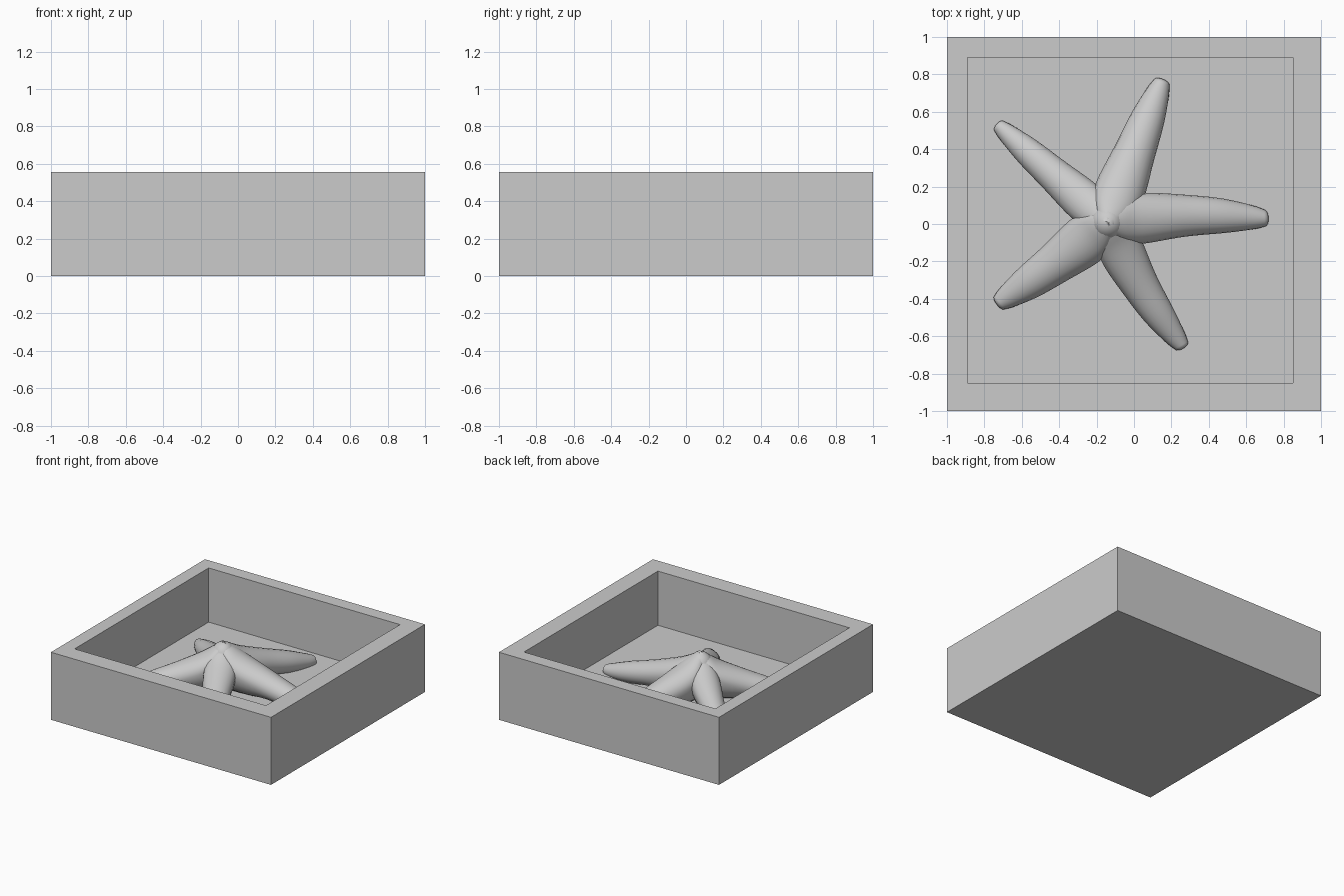
import bpy, bmesh, math
from mathutils import Vector

old = bpy.data.objects.get("Cube")
if old:
    bpy.data.objects.remove(old, do_unlink=True)

HEIGHT, FLOOR = 0.555, 0.11
CENTRE = Vector((-0.14, 0.01))

grey = bpy.data.materials.new("plain grey")
grey.use_nodes = True
grey.diffuse_color = (0.6, 0.6, 0.6, 1)
grey.node_tree.nodes["Principled BSDF"].inputs["Base Color"].default_value = grey.diffuse_color


def add_object(name, bm, smooth=True):
    bmesh.ops.recalc_face_normals(bm, faces=bm.faces)
    mesh = bpy.data.meshes.new(name)
    bm.to_mesh(mesh)
    bm.free()
    mesh.materials.append(grey)
    obj = bpy.data.objects.new(name, mesh)
    bpy.context.collection.objects.link(obj)
    if smooth:
        bpy.ops.object.select_all(action='DESELECT')
        obj.select_set(True)
        bpy.context.view_layer.objects.active = obj
        bpy.ops.object.shade_smooth_by_angle(angle=math.radians(50))


def spline(points, steps):
    """Catmull-Rom curve through points of any dimension."""
    pts = [points[0]] + points + [points[-1]]
    out = []
    for a, b, c, d in zip(pts, pts[1:], pts[2:], pts[3:]):
        for i in range(steps):
            t = i / steps
            out.append(0.5 * (2 * b + (c - a) * t + (2 * a - 5 * b + 4 * c - d) * t * t
                              + (3 * b - a - 3 * c + d) * t ** 3))
    return out + [points[-1]]


# Square mould tray: block with a slightly off-centre recess
bm = bmesh.new()
bmesh.ops.create_cube(bm, size=2)
for v in bm.verts:
    v.co.z = HEIGHT if v.co.z > 0 else 0
top = max(bm.faces, key=lambda f: f.calc_center_median().z)
bmesh.ops.inset_individual(bm, faces=[top], thickness=0.1)
for v in top.verts:
    v.co.x = math.copysign(0.87, v.co.x) - 0.02
    v.co.y = math.copysign(0.87, v.co.y) + 0.02
recess = bmesh.ops.extrude_discrete_faces(bm, faces=[top])["faces"][0]
bmesh.ops.translate(bm, verts=recess.verts, vec=(0, 0, FLOOR - HEIGHT))
add_object("tray", bm, smooth=False)

# Starfish arms: fraction along the arm, centre height, half width, half height
PROFILE = [Vector(p) for p in (
    (0, 0.40, 0.06, 0.09), (0.1, 0.345, 0.115, 0.1), (0.22, 0.29, 0.135, 0.105),
    (0.48, 0.22, 0.112, 0.098), (0.72, 0.17, 0.092, 0.082),
    (0.9, 0.135, 0.064, 0.058), (0.975, 0.125, 0.045, 0.042))]

# Name, tip, sideways bow, width factor, height factor
ARMS = [
    ("right_arm", (0.72, 0.03), 0.025, 1.0, 1.0),
    ("back_arm", (0.155, 0.775), 0.0, 1.0, 1.05),
    ("back_left_arm", (-0.735, 0.535), 0.0, 0.82, 0.85),
    ("front_left_arm", (-0.735, -0.43), 0.01, 1.0, 1.0),
    ("front_arm", (0.265, -0.665), -0.025, 0.9, 0.85),
]
SIDES = 20


def add_arm(name, tip, bow, width, height):
    axis = Vector(tip) - CENTRE
    side = Vector((-axis.y, axis.x)).normalized()
    bm = bmesh.new()
    rings = []
    stations = spline(PROFILE, 5)
    # Rounded end cap
    t, z, w, h = stations[-1]
    stations += [Vector((t + 0.025 * math.sin(a), z, w * math.cos(a), h * math.cos(a)))
                 for a in (0.5, 0.9, 1.3)]
    for t, z, w, h in stations:
        mid = CENTRE + axis * t + side * bow * math.sin(math.pi * t)
        # The underside reaches the floor near the body and lifts further out
        drop = h + max(0, z - h - FLOOR) * max(0, min(1, 2 - 3 * t))
        ring = []
        for i in range(SIDES):
            a = math.tau * i / SIDES
            p = mid + side * w * width * math.cos(a)
            rise = math.sin(a) * (h * height if math.sin(a) > 0 else drop)
            ring.append(bm.verts.new((p.x, p.y, max(z + rise, FLOOR - 0.02))))
        rings.append(ring)
    for lower, upper in zip(rings, rings[1:]):
        for i in range(SIDES):
            j = (i + 1) % SIDES
            bm.faces.new((lower[i], lower[j], upper[j], upper[i]))
    bm.faces.new(rings[0])
    bm.faces.new(rings[-1])
    add_object(name, bm)


for arm in ARMS:
    add_arm(*arm)

# Low crown where the arms meet
bm = bmesh.new()
bmesh.ops.create_uvsphere(bm, u_segments=24, v_segments=14, radius=1)
for v in bm.verts:
    v.co = (CENTRE.x + v.co.x * 0.1, CENTRE.y + v.co.y * 0.1, 0.36 + v.co.z * 0.125)
add_object("crown", bm)
